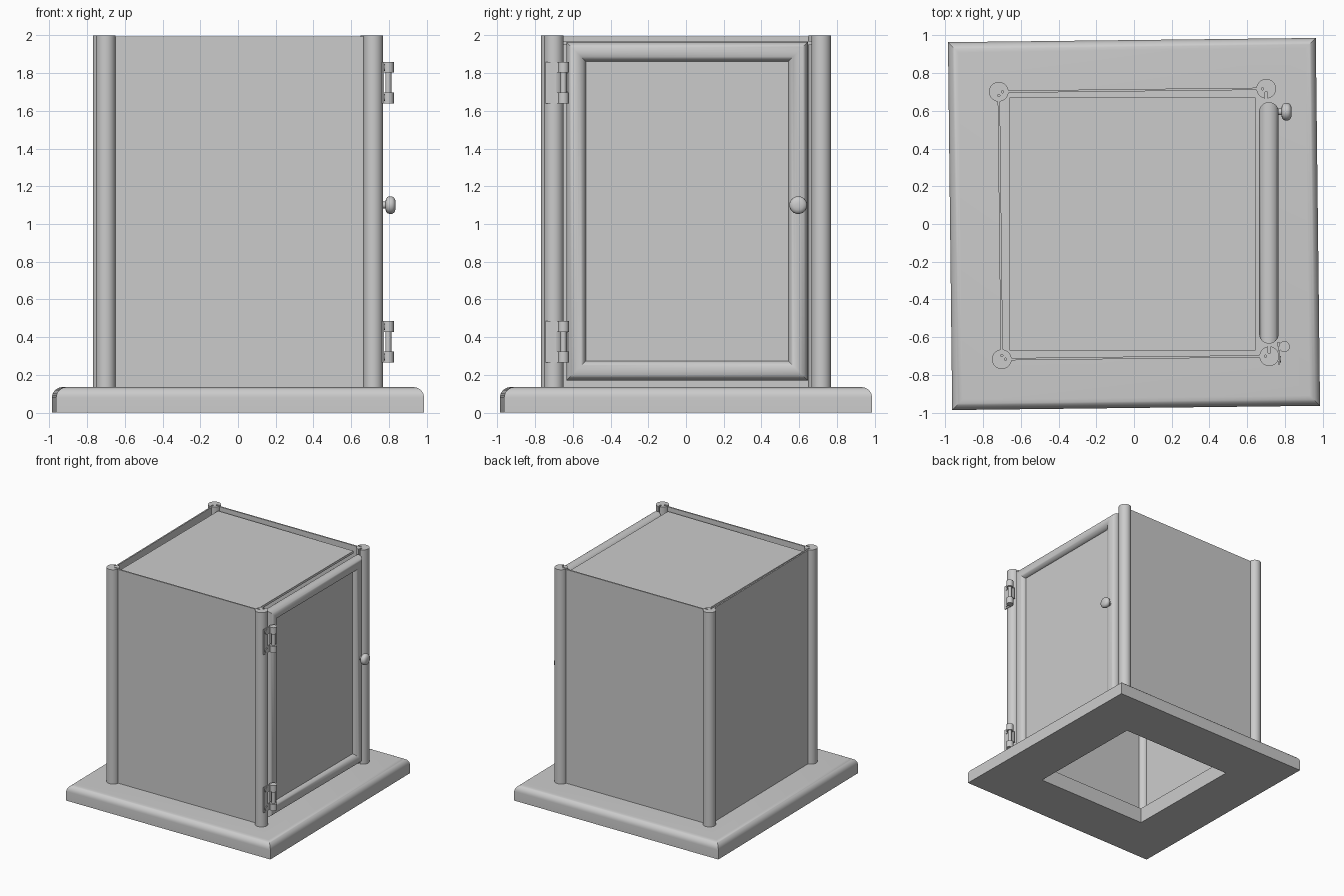
import bpy, bmesh
from math import sin, cos, pi, asin
from mathutils import Vector, Matrix

if "Cube" in bpy.data.objects:
    bpy.data.objects.remove(bpy.data.objects["Cube"])

TURN = 0.0115          # the whole body sits very slightly turned on the grid
POST = 0.709


def finish(bm, name, turn=0.0, smooth=True):
    bmesh.ops.recalc_face_normals(bm, faces=bm.faces)
    me = bpy.data.meshes.new(name)
    bm.to_mesh(me)
    bm.free()
    ob = bpy.data.objects.new(name, me)
    bpy.context.collection.objects.link(ob)
    ob.rotation_euler.z = turn
    if smooth:
        bpy.ops.object.select_all(action='DESELECT')
        ob.select_set(True)
        bpy.context.view_layer.objects.active = ob
        bpy.ops.object.shade_smooth_by_angle(angle=0.6)
    return ob


def add_box(bm, lo, hi):
    lo, hi = Vector(lo), Vector(hi)
    m = Matrix.Translation((lo + hi) / 2) @ Matrix.Diagonal((*(hi - lo), 1))
    bmesh.ops.create_cube(bm, size=1, matrix=m)


def box(name, lo, hi, turn=0.0):
    bm = bmesh.new()
    add_box(bm, lo, hi)
    return finish(bm, name, turn, False)


def add_cyl(bm, loc, r, depth, axis='Z', seg=24):
    rot = Matrix.Rotation(pi / 2, 4, 'Y') if axis == 'X' else Matrix()
    bmesh.ops.create_cone(bm, cap_ends=True, segments=seg, radius1=r, radius2=r,
                          depth=depth, matrix=Matrix.Translation(loc) @ rot)


def loft(bm, rings, closed=False):
    rows = [[bm.verts.new(p) for p in r] for r in rings]
    pairs = list(zip(rows, rows[1:])) + ([(rows[-1], rows[0])] if closed else [])
    for a, b in pairs:
        for i in range(len(a)):
            j = (i + 1) % len(a)
            bm.faces.new((a[i], a[j], b[j], b[i]))
    if not closed:
        bm.faces.new(rows[0])
        bm.faces.new(rows[-1])


# Base: square ring with rounded top edge and a square opening
def square(h, z):
    return [(-h, -h, z), (h, -h, z), (h, h, z), (-h, h, z)]


bm = bmesh.new()
R, B, H = 0.055, 0.975, 0.135
rings = [square(B, 0)]
for k in range(9):
    a = k / 8 * pi / 2
    rings.append(square(B - R + R * cos(a), H - R + R * sin(a)))
rings += [square(0.54, H), square(0.54, 0)]
loft(bm, rings, closed=True)
finish(bm, "base", TURN)


# Corner posts: round bars with two panel grooves facing the neighbours
def post(name, x, y, spin):
    r, w, d = 0.052, 0.007, 0.018
    a = asin(w / r)
    pts = []
    for start, sweep in ((pi + a, pi / 2 - 2 * a), (1.5 * pi + a, 1.5 * pi - 2 * a)):
        n = 6 if sweep < 2 else 24
        pts += [(r * cos(start + sweep * i / n), r * sin(start + sweep * i / n))
                for i in range(n + 1)]
        if sweep < 2:
            pts += [(-w, -d), (w, -d)]
        else:
            pts += [(-d, w), (-d, -w)]
    c, s = cos(spin), sin(spin)
    bm = bmesh.new()
    loft(bm, [[(x + px * c - py * s, y + px * s + py * c, z) for px, py in pts]
              for z in (H, 2.0)])
    finish(bm, name, TURN)


post("post_back_right", POST, POST, 0)
post("post_back_left", -POST, POST, pi / 2)
post("post_front_left", -POST, -POST, pi)
post("post_front_right", POST, -POST, 1.5 * pi)

# Thin wall panels sitting in the grooves
e, t, top = POST - 0.022, 0.006, 1.995
box("front_panel", (-e, -POST - t, H), (e, -POST + t, top), TURN)
box("back_panel", (-e, POST - t, H), (e, POST + t, top), TURN)
box("left_panel", (-POST - t, -e, H), (-POST + t, e, top), TURN)

# Roof sheet, slightly below the wall tops
box("roof_panel", (-0.66, -0.67, 1.95), (0.643, 0.67, 1.97))

# Door: mitred round frame around a thin panel
DX, FR = 0.715, 0.052
bm = bmesh.new()
rings = []
for sy, sz in ((-1, -1), (1, -1), (1, 1), (-1, 1)):
    ring = []
    for i in range(24):
        a = 2 * pi * i / 24
        o = FR * cos(a)
        ring.append((DX + FR * sin(a), 0.006 + sy * (0.588 + o), 1.068 + sz * (0.845 + o)))
    rings.append(ring)
loft(bm, rings, closed=True)
finish(bm, "door_frame")
box("door_panel", (DX - 0.008, -0.575, 0.23), (DX + 0.008, 0.585, 1.9))

# Hinges: C-shaped leaf, knuckles, pin and screws
HX, HY = 0.797, -0.65
for name, zc in (("lower_hinge", 0.375), ("upper_hinge", 1.75)):
    bm = bmesh.new()
    add_box(bm, (0.764, -0.745, zc - 0.11), (0.774, -0.69, zc + 0.11))
    add_cyl(bm, (HX, HY, zc), 0.016, 0.21)
    add_box(bm, (0.76, HY, zc - 0.05), (0.772, -0.625, zc + 0.05))
    for s in (-1, 1):
        z0, z1 = sorted((zc + s * 0.052, zc + s * 0.11))
        add_box(bm, (0.764, -0.692, z0), (0.774, HY, z1))
        add_cyl(bm, (HX, HY, (z0 + z1) / 2), 0.029, z1 - z0)
        add_cyl(bm, (0.776, -0.717, zc + s * 0.08), 0.018, 0.008, 'X', 16)
    finish(bm, name)

# Door knob turned around the x axis
bm = bmesh.new()
prof = [(0.755, 0.018), (0.782, 0.018), (0.784, 0.033), (0.792, 0.043), (0.803, 0.047),
        (0.818, 0.046), (0.828, 0.039), (0.834, 0.026), (0.836, 0.01)]
loft(bm, [[(x, 0.595 + r * cos(2 * pi * i / 24), 1.10 + r * sin(2 * pi * i / 24))
           for i in range(24)] for x, r in prof])
finish(bm, "door_knob")
